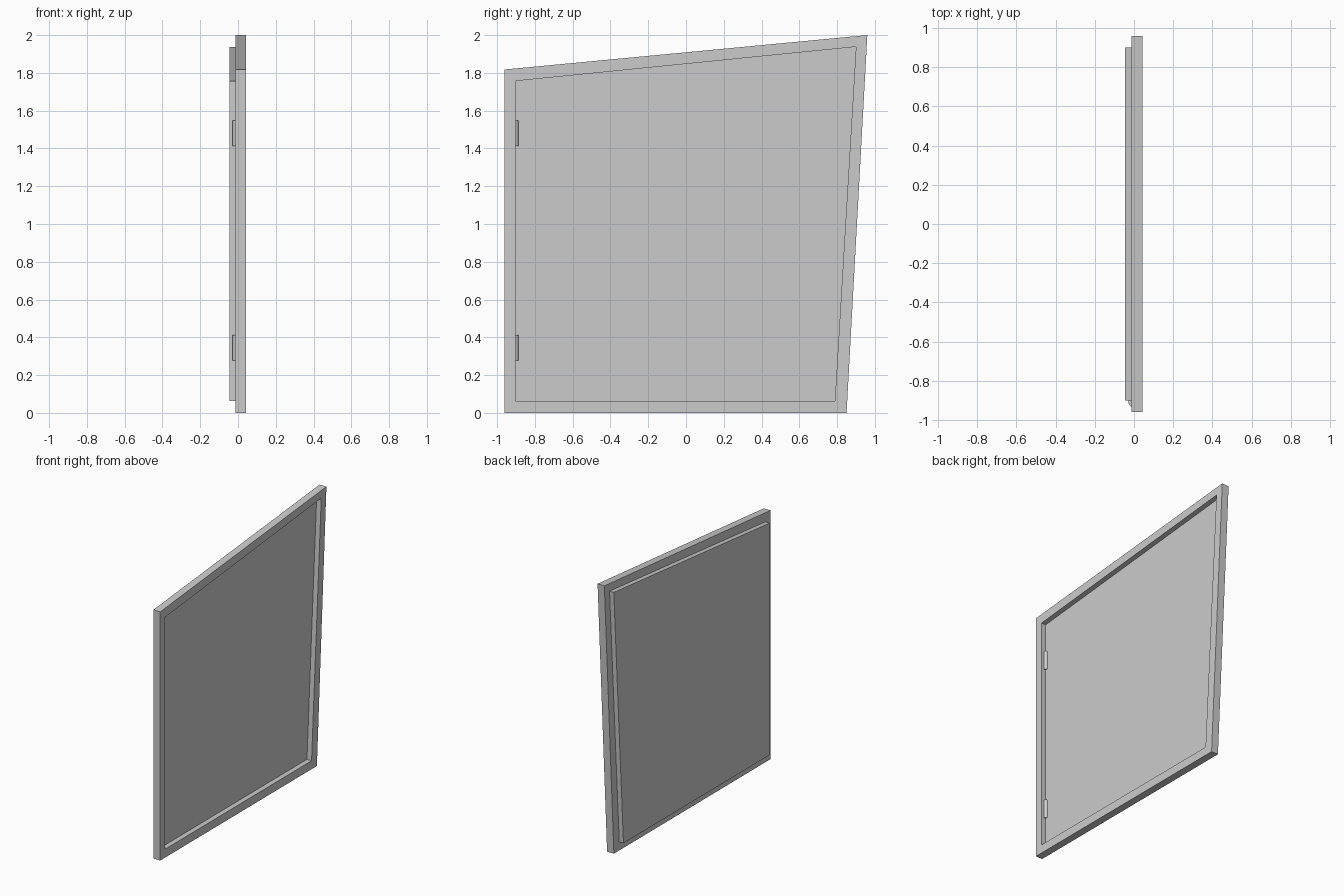
import bpy, bmesh

if "Cube" in bpy.data.objects:
    bpy.data.objects.remove(bpy.data.objects["Cube"])

# Outlines in the y-z plane
OUTER = [(-0.96, 0), (0.85, 0), (0.96, 2.0), (-0.96, 1.818)]
INNER = [(-0.902, 0.062), (0.788, 0.062), (0.9, 1.938), (-0.902, 1.757)]


def finish(name, bm):
    bmesh.ops.recalc_face_normals(bm, faces=bm.faces)
    mesh = bpy.data.meshes.new(name)
    bm.to_mesh(mesh)
    bm.free()
    obj = bpy.data.objects.new(name, mesh)
    bpy.context.collection.objects.link(obj)
    return obj


def ring(bm, outline, x):
    return [bm.verts.new((x, y, z)) for y, z in outline]


# Crooked frame with an open middle
bm = bmesh.new()
x0, x1 = -0.012, 0.043
loops = [ring(bm, OUTER, x0), ring(bm, OUTER, x1), ring(bm, INNER, x1), ring(bm, INNER, x0)]
for k in range(4):
    a, b = loops[k], loops[(k + 1) % 4]
    for i in range(4):
        j = (i + 1) % 4
        bm.faces.new((a[i], a[j], b[j], b[i]))
finish("door_frame", bm)

# Door leaf filling the opening and standing out behind the frame
bm = bmesh.new()
back, front = ring(bm, INNER, -0.046), ring(bm, INNER, 0.006)
bm.faces.new(back)
bm.faces.new(front)
for i in range(4):
    j = (i + 1) % 4
    bm.faces.new((back[i], back[j], front[j], front[i]))
finish("door_panel", bm)

# Two hinge barrels
for name, z in (("lower_hinge", 0.345), ("upper_hinge", 1.48)):
    bpy.ops.mesh.primitive_cylinder_add(vertices=24, radius=0.026, depth=0.136,
                                        location=(-0.003, -0.91, z))
    bpy.context.object.name = name
    bpy.ops.object.shade_smooth_by_angle()
